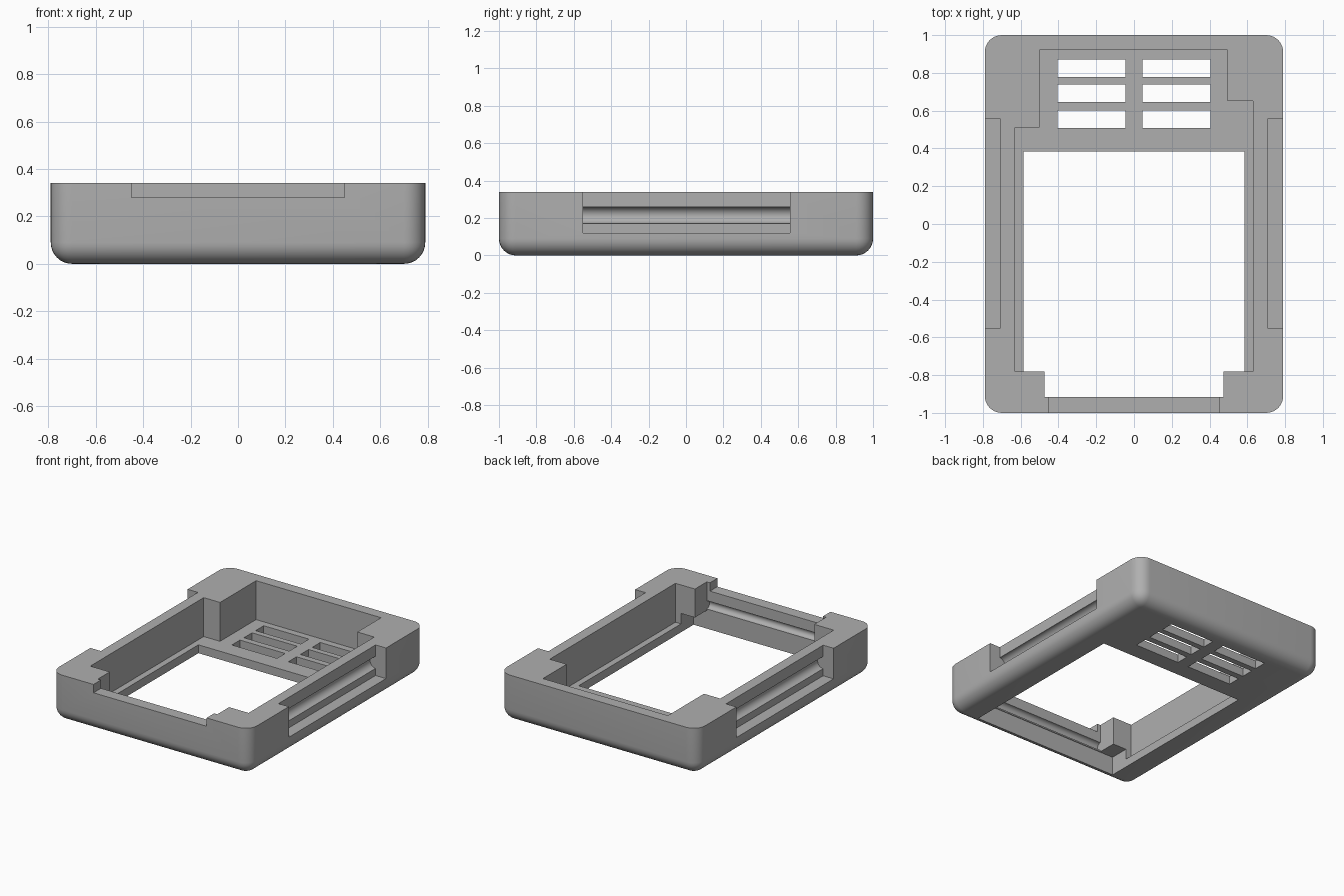
import bpy
import bmesh
from math import radians
from mathutils import Matrix

cube = bpy.data.objects.get("Cube")
if cube:
    bpy.data.objects.remove(cube, do_unlink=True)

TOP = 0.34
FLOOR = 0.06

grey = bpy.data.materials.new("plain grey")
grey.use_nodes = True
colour = (0.43, 0.43, 0.43, 1)
grey.diffuse_color = colour
grey.node_tree.nodes["Principled BSDF"].inputs["Base Color"].default_value = colour


def add_object(name, bm):
    bmesh.ops.recalc_face_normals(bm, faces=bm.faces)
    mesh = bpy.data.meshes.new(name)
    bm.to_mesh(mesh)
    bm.free()
    mesh.materials.append(grey)
    obj = bpy.data.objects.new(name, mesh)
    bpy.context.collection.objects.link(obj)
    return obj


def prism(name, outline, z0, z1):
    bm = bmesh.new()
    face = bm.faces.new([bm.verts.new((x, y, z0)) for x, y in outline])
    made = bmesh.ops.extrude_face_region(bm, geom=[face])["geom"]
    verts = [v for v in made if isinstance(v, bmesh.types.BMVert)]
    bmesh.ops.translate(bm, verts=verts, vec=(0, 0, z1 - z0))
    return add_object(name, bm)


def box(name, x0, x1, y0, y1, z0, z1):
    return prism(name, [(x0, y0), (x1, y0), (x1, y1), (x0, y1)], z0, z1)


def rod(name, centre, radius, length, axis):
    bm = bmesh.new()
    turn = Matrix.Rotation(radians(90), 4, "X" if axis == "Y" else "Y")
    bmesh.ops.create_cone(bm, cap_ends=True, segments=32, radius1=radius,
                          radius2=radius, depth=length,
                          matrix=Matrix.Translation(centre) @ turn)
    return add_object(name, bm)


# Tray body with rounded upright corners and rounded bottom rim
body = box("tray_body", -0.79, 0.79, -1, 1, 0, TOP)
bm = bmesh.new()
bm.from_mesh(body.data)
rim = [e for e in bm.edges if min(v.co.z for v in e.verts) < 0.01]
bmesh.ops.bevel(bm, geom=rim, offset=0.09, segments=8, profile=0.5,
                affect="EDGES", clamp_overlap=True)
bm.to_mesh(body.data)
bm.free()

cutters = []

# Stepped pocket open at the top
pocket = [(-0.475, -0.915), (0.475, -0.915), (0.475, -0.78), (0.63, -0.78),
          (0.63, 0.65), (0.495, 0.65), (0.495, 0.92), (-0.5, 0.92),
          (-0.5, 0.51), (-0.63, 0.51), (-0.63, -0.78), (-0.475, -0.78)]
cutters.append(prism("pocket_cutter", pocket, FLOOR, TOP + 0.1))

# Window through the floor, running under the front corner blocks
cutters.append(box("window_cutter", -0.585, 0.585, -0.92, 0.385, -0.1, 0.135))

# Vent slots
for side in (-1, 1):
    for y in (0.555, 0.692, 0.825):
        x0, x1 = sorted((side * 0.045, side * 0.405))
        cutters.append(box("vent_cutter", x0, x1, y - 0.046, y + 0.046, -0.1, 0.1))

# Side recesses, each with a half-round groove
for side in (-1, 1):
    x0, x1 = sorted((side * 0.707, side * 0.9))
    cutters.append(box("side_recess_cutter", x0, x1, -0.55, 0.555, 0.12, TOP + 0.1))
    cutters.append(rod("side_groove_cutter", (side * 0.707, 0.0025, 0.215),
                       0.044, 1.105, "Y"))

# Lowered front wall and the groove on its inner face
cutters.append(box("front_notch_cutter", -0.45, 0.45, -1.1, -0.9, 0.28, TOP + 0.1))
cutters.append(rod("front_groove_cutter", (0, -0.915, 0.175), 0.03, 0.95, "X"))

# Cut everything out of the body
bpy.context.view_layer.objects.active = body
for cutter in cutters:
    cutter.hide_render = True
    cut = body.modifiers.new("cut", "BOOLEAN")
    cut.operation = "DIFFERENCE"
    cut.solver = "EXACT"
    cut.object = cutter
    bpy.ops.object.modifier_apply(modifier=cut.name)
    bpy.data.objects.remove(cutter, do_unlink=True)

# Smooth rounding, crisp edges
bpy.ops.object.select_all(action="DESELECT")
body.select_set(True)
bpy.context.view_layer.objects.active = body
bpy.ops.object.shade_smooth_by_angle(angle=radians(30))
